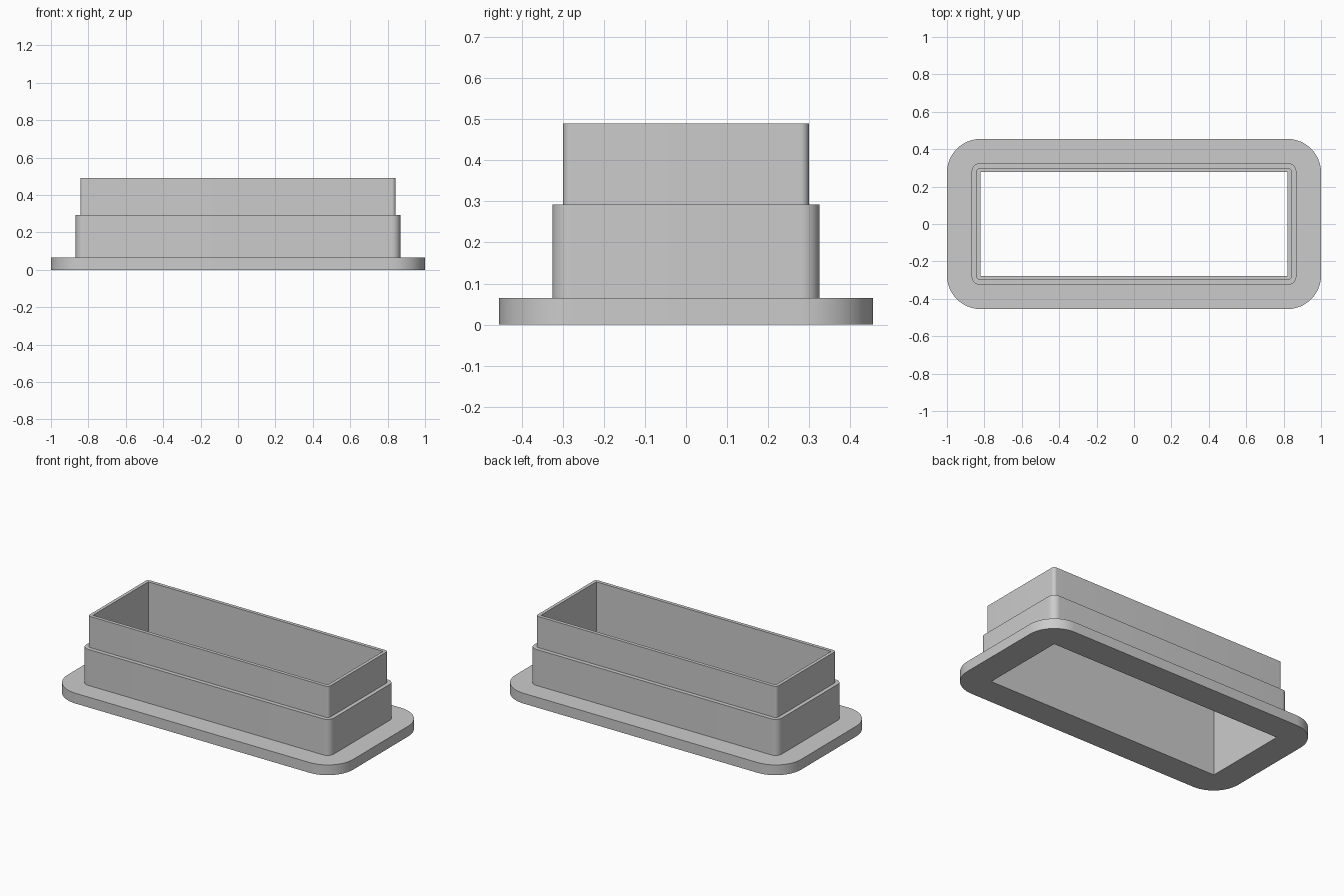
import bpy, bmesh, math

cube = bpy.data.objects.get("Cube")
if cube:
    bpy.data.objects.remove(cube, do_unlink=True)

SEG = 12          # segments in each rounded corner
N = SEG + 1       # points in each rounded corner
SIGNS = [(1, 1), (-1, 1), (-1, -1), (1, -1)]

grey = bpy.data.materials.new("plain_grey")
grey.use_nodes = True
colour = (0.6, 0.6, 0.6, 1)
grey.diffuse_color = colour
grey.node_tree.nodes["Principled BSDF"].inputs["Base Color"].default_value = colour

bm = bmesh.new()


def rounded_ring(hx, hy, r, z):
    """Counter-clockwise rounded rectangle of half size hx, hy."""
    ring = []
    for k, (sx, sy) in enumerate(SIGNS):
        for i in range(N):
            a = math.pi / 2 * (k + i / SEG)
            ring.append(bm.verts.new((sx * (hx - r) + r * math.cos(a),
                                      sy * (hy - r) + r * math.sin(a), z)))
    return ring


def square_ring(hx, hy, z):
    return [bm.verts.new((sx * hx, sy * hy, z)) for sx, sy in SIGNS]


def bridge(a, b):
    """Quads between two rings with equal point counts."""
    for i in range(len(a)):
        j = (i + 1) % len(a)
        bm.faces.new((a[i], a[j], b[j], b[i]))


def cap(outer, hole):
    """Flat face between a rounded outline and a square-cornered hole."""
    for i, v in enumerate(outer):
        j = (i + 1) % len(outer)
        k, m = i // N, j // N
        face = [v, outer[j], hole[m]]
        if k != m:
            face.append(hole[k])
        bm.faces.new(face)


# Outer steps: half width, half depth, corner radius, bottom, top
steps = [
    (1.0, 0.455, 0.18, 0.0, 0.065),      # flange
    (0.868, 0.325, 0.045, 0.065, 0.293),  # collar
    (0.843, 0.299, 0.02, 0.293, 0.49),   # spigot
]
rings = []
for hx, hy, r, z0, z1 in steps:
    rings += [rounded_ring(hx, hy, r, z0), rounded_ring(hx, hy, r, z1)]
for low, high in zip(rings, rings[1:]):
    bridge(low, high)

# Straight rectangular opening running right through
hole_low = square_ring(0.822, 0.277, 0.0)
hole_high = square_ring(0.822, 0.277, 0.49)
bridge(hole_low, hole_high)
cap(rings[0], hole_low)
cap(rings[-1], hole_high)

bmesh.ops.recalc_face_normals(bm, faces=bm.faces)
mesh = bpy.data.meshes.new("flanged_sleeve")
bm.to_mesh(mesh)
bm.free()
mesh.materials.append(grey)

sleeve = bpy.data.objects.new("flanged_sleeve", mesh)
bpy.context.collection.objects.link(sleeve)
bpy.ops.object.select_all(action='DESELECT')
sleeve.select_set(True)
bpy.context.view_layer.objects.active = sleeve
bpy.ops.object.shade_smooth_by_angle(angle=math.radians(30))
